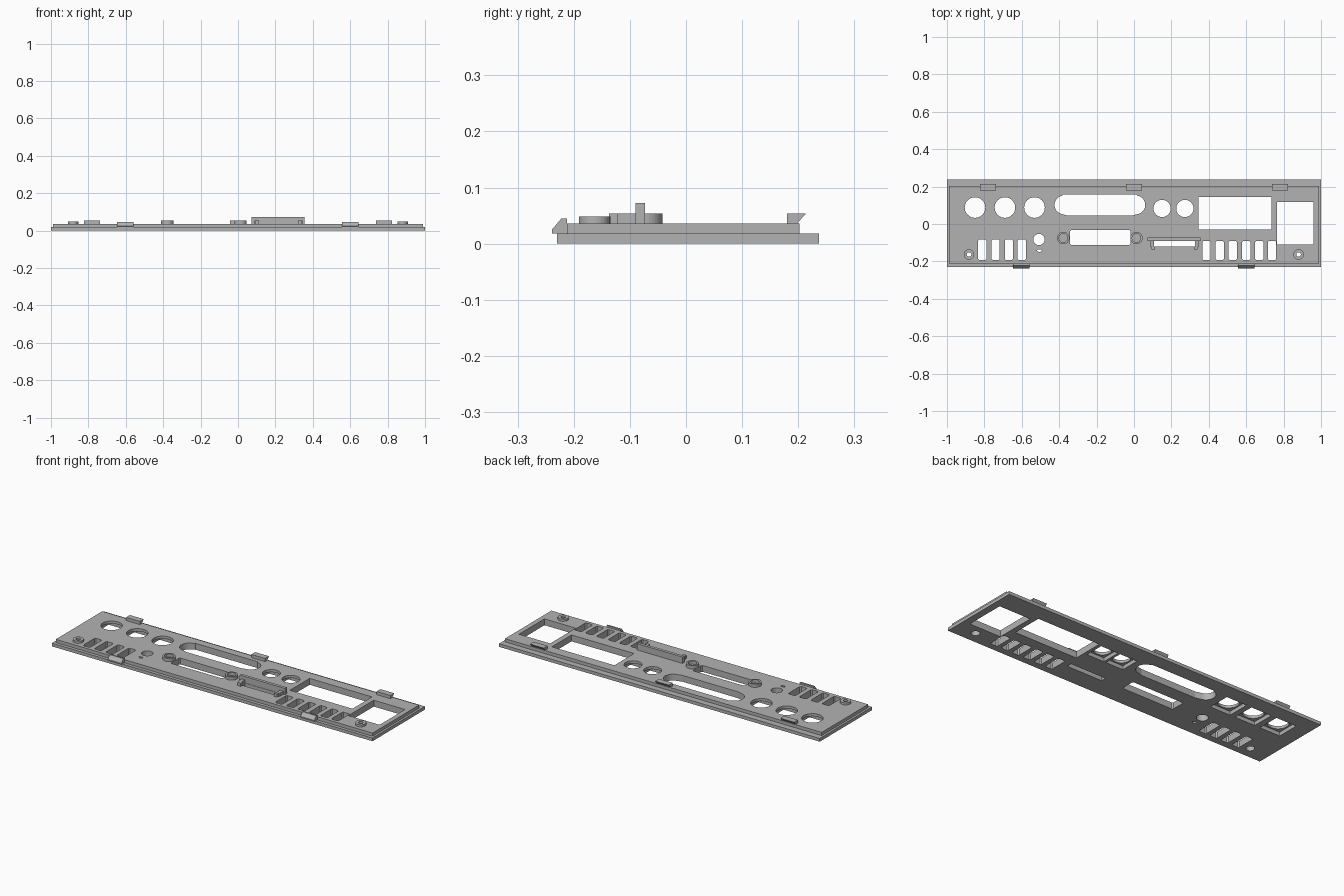
import bpy, bmesh, math
from mathutils import Vector

cube = bpy.data.objects.get("Cube")
if cube:
    bpy.data.objects.remove(cube, do_unlink=True)

# Single grey plastic
grey = bpy.data.materials.new("grey plastic")
grey.use_nodes = True
GREY = (0.45, 0.45, 0.45, 1)
grey.diffuse_color = GREY
grey.node_tree.nodes["Principled BSDF"].inputs["Base Color"].default_value = GREY


def make_object(name, bm):
    bmesh.ops.recalc_face_normals(bm, faces=bm.faces)
    mesh = bpy.data.meshes.new(name)
    bm.to_mesh(mesh)
    bm.free()
    mesh.materials.append(grey)
    obj = bpy.data.objects.new(name, mesh)
    bpy.context.collection.objects.link(obj)
    return obj


def extrude(bm, points, offset):
    """Closed prism from a flat loop of 3D points."""
    face = bm.faces.new([bm.verts.new(p) for p in points])
    moved = bmesh.ops.extrude_face_region(bm, geom=[face], use_keep_orig=True)
    verts = [v for v in moved["geom"] if isinstance(v, bmesh.types.BMVert)]
    bmesh.ops.translate(bm, verts=verts, vec=Vector(offset))


def prism(bm, outline, z0, z1):
    extrude(bm, [(x, y, z0) for x, y in outline], (0, 0, z1 - z0))


def arc(cx, cy, rx, ry=None, start=0, end=360, n=40):
    ry = ry or rx
    steps = n if end - start == 360 else n - 1
    angles = [math.radians(start + (end - start) * i / steps) for i in range(n)]
    return [(cx + rx * math.cos(a), cy + ry * math.sin(a)) for a in angles]


def rect(x0, x1, y0, y1, c=0):
    """Rectangle, optionally with cut corners."""
    if not c:
        return [(x0, y0), (x1, y0), (x1, y1), (x0, y1)]
    return [(x0 + c, y0), (x1 - c, y0), (x1, y0 + c), (x1, y1 - c),
            (x1 - c, y1), (x0 + c, y1), (x0, y1 - c), (x0, y0 + c)]


def boolean(target, other, operation):
    mod = target.modifiers.new(operation, "BOOLEAN")
    mod.operation = operation
    mod.solver = "EXACT"
    mod.object = other
    bpy.context.view_layer.objects.active = target
    bpy.ops.object.modifier_apply(modifier=mod.name)
    bpy.data.objects.remove(other, do_unlink=True)


def box_object(name, outline, z0, z1):
    bm = bmesh.new()
    prism(bm, outline, z0, z1)
    return make_object(name, bm)


def ring(name, x, y, outer, inner, z0, z1):
    bm = bmesh.new()
    loops = [[bm.verts.new((px, py, z)) for px, py in arc(x, y, r)]
             for r, z in ((outer, z0), (outer, z1), (inner, z1), (inner, z0))]
    for k, a in enumerate(loops):
        b = loops[(k + 1) % 4]
        for i in range(len(a)):
            j = (i + 1) % len(a)
            bm.faces.new((a[i], a[j], b[j], b[i]))
    make_object(name, bm)


def clip(name, x, profile, width=0.086):
    bm = bmesh.new()
    extrude(bm, [(x - width / 2, y, z) for y, z in profile], (width, 0, 0))
    make_object(name, bm)


# Stepped plate
BASE, TOP = 0.018, 0.036
plate = box_object("plate", rect(-1, 1, -0.23, 0.237), 0, BASE)
boolean(plate, box_object("raised_step", rect(-0.988, 0.988, -0.212, 0.202), 0.009, TOP), "UNION")

# Round jack openings: (x, y, radius)
big_jacks = [(x, 0.088, 0.055) for x in (-0.85, -0.69, -0.532)]
small_jacks = [(x, 0.083, 0.046) for x in (0.15, 0.272)]
screws = [(x, -0.163) for x in (-0.882, 0.88)]

# Openings through the whole plate
outlines = [arc(x, y, r) for x, y, r in big_jacks + small_jacks]
outlines += [arc(x, y, 0.022) for x, y in screws]
outlines += [arc(-0.508, -0.083, 0.03), arc(-0.506, -0.142, 0.013, 0.007)]
outlines += [rect(0.345, 0.735, -0.03, 0.145), rect(0.765, 0.96, -0.11, 0.117),
             rect(-0.342, -0.02, -0.112, -0.032, 0.006),
             rect(0.107, 0.326, -0.121, -0.092)]
outlines += [rect(x - 0.022, x + 0.022, -0.193, -0.083, 0.006)
             for x in (-0.811, -0.74, -0.669, -0.6)]
outlines += [rect(x - 0.022, x + 0.022, -0.193, -0.09, 0.006)
             for x in (0.388, 0.458, 0.528, 0.6, 0.67, 0.738)]
# Wide connector opening with a rounded lobe at each end
outlines.append([(-0.355, 0.045), (-0.01, 0.045)]
                + arc(0.01, 0.102, 0.05, start=-80, end=80, n=16)
                + [(0.012, 0.158), (-0.377, 0.158)]
                + arc(-0.375, 0.102, 0.05, start=100, end=260, n=16))

bm = bmesh.new()
for outline in outlines:
    prism(bm, outline, -0.1, 0.1)
boolean(plate, make_object("opening_cutter", bm), "DIFFERENCE")

# Square recesses under the jacks
bm = bmesh.new()
for x, y, r in big_jacks + small_jacks:
    h = r + 0.008
    prism(bm, rect(x - h, x + h, y - h, y + h), -0.1, 0.021)
boolean(plate, make_object("recess_cutter", bm), "DIFFERENCE")

# Bosses
for side, (x, y) in zip(("right", "left"), screws):
    ring(side + "_screw_boss", x, y, 0.028, 0.012, 0.025, 0.048)
for side, x in (("right", -0.378), ("left", 0.013)):
    ring(side + "_connector_boss", x, -0.075, 0.033, 0.023, 0.03, 0.054)

# Bracket behind the narrow slot
box_object("bracket_wall", rect(0.073, 0.356, -0.09, -0.073), 0.03, 0.072)
for side, x in (("right", 0.087), ("left", 0.326)):
    box_object(side + "_bracket_leg", rect(x, x + 0.02, -0.122, -0.08), 0.03, 0.054)
    toe = x + 0.006 if side == "right" else x - 0.006
    box_object(side + "_bracket_toe", rect(toe, toe + 0.02, -0.137, -0.121), 0.03, 0.054)

# Snap clips along the back and front edges
back_profile = [(0.18, 0.03), (0.195, 0.03), (0.198, TOP), (0.214, 0.054), (0.18, 0.054)]
front_profile = [(-0.208, BASE), (-0.239, BASE), (-0.239, 0.025),
                 (-0.222, 0.045), (-0.212, 0.045), (-0.212, TOP), (-0.208, 0.035)]
for side, x in (("right", -0.781), ("middle", 0), ("left", 0.781)):
    clip(side + "_back_clip", x, back_profile)
for side, x in (("right", -0.603), ("left", 0.6)):
    clip(side + "_front_clip", x, front_profile)
